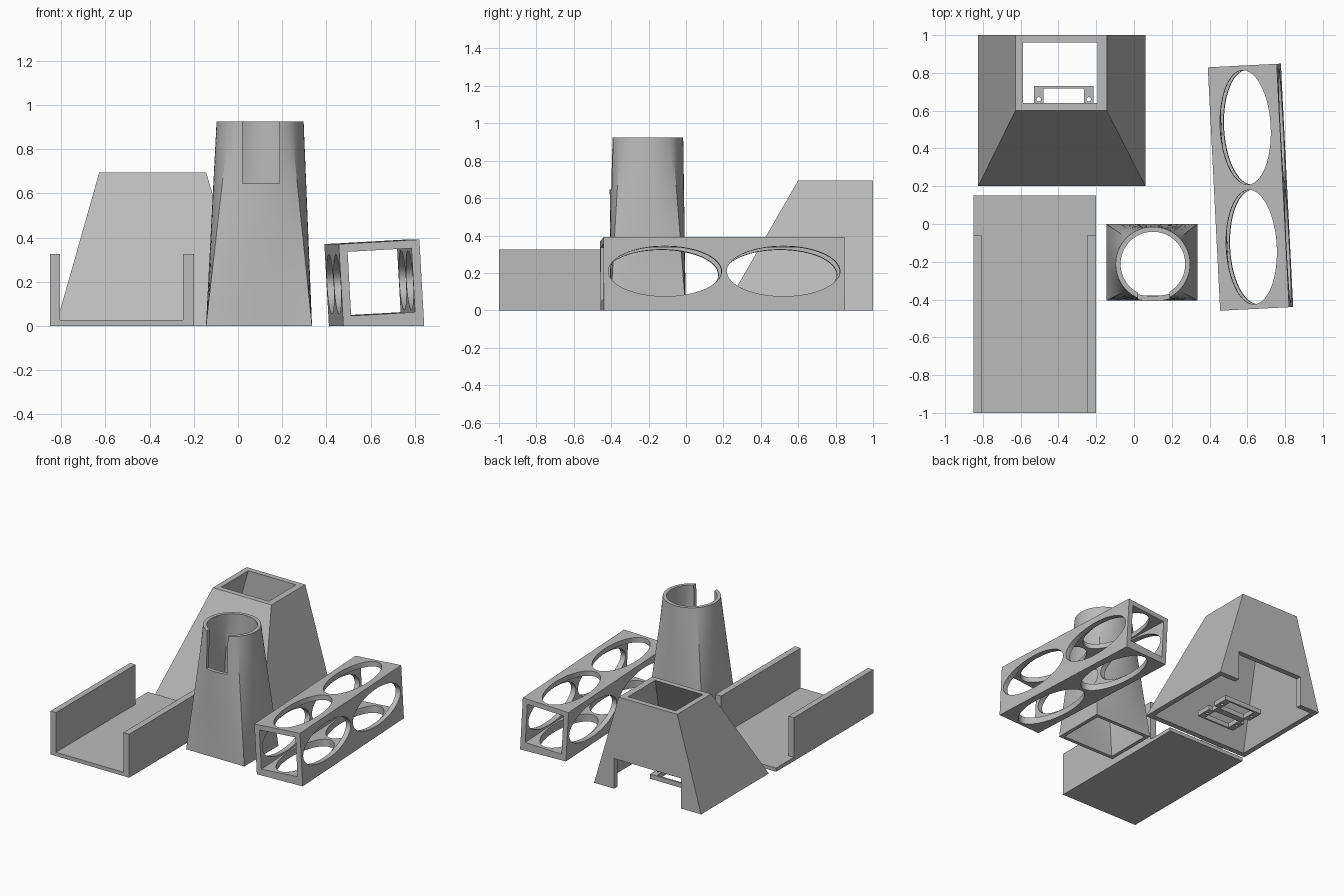
import bpy, bmesh, math
from mathutils import Matrix, Vector

if "Cube" in bpy.data.objects:
    bpy.data.objects.remove(bpy.data.objects["Cube"])

grey = bpy.data.materials.new("plain_grey")
grey.diffuse_color = (0.5, 0.5, 0.5, 1)
grey.use_nodes = True
grey.node_tree.nodes["Principled BSDF"].inputs["Base Color"].default_value = grey.diffuse_color


def make_object(name, bm):
    bmesh.ops.recalc_face_normals(bm, faces=bm.faces)
    mesh = bpy.data.meshes.new(name)
    bm.to_mesh(mesh)
    bm.free()
    mesh.materials.append(grey)
    ob = bpy.data.objects.new(name, mesh)
    bpy.context.collection.objects.link(ob)
    return ob


def box(name, x, y, z):
    bm = bmesh.new()
    size = (x[1] - x[0], y[1] - y[0], z[1] - z[0])
    mid = [(a + b) / 2 for a, b in (x, y, z)]
    bmesh.ops.create_cube(bm, size=1, matrix=Matrix.Translation(mid) @ Matrix.Diagonal((*size, 1)))
    return make_object(name, bm)


def cylinder(name, matrix, segments=48):
    bm = bmesh.new()
    bmesh.ops.create_cone(bm, cap_ends=True, segments=segments, radius1=1, radius2=1,
                          depth=1, matrix=matrix)
    return make_object(name, bm)


def cut(ob, cutters):
    for c in cutters:
        mod = ob.modifiers.new("cut", 'BOOLEAN')
        mod.operation, mod.solver, mod.object = 'DIFFERENCE', 'EXACT', c
    dg = bpy.context.evaluated_depsgraph_get()
    mesh = bpy.data.meshes.new_from_object(ob.evaluated_get(dg))
    ob.modifiers.clear()
    ob.data = mesh
    for c in cutters:
        bpy.data.objects.remove(c)


def smooth(ob):
    bpy.ops.object.select_all(action='DESELECT')
    bpy.context.view_layer.objects.active = ob
    ob.select_set(True)
    bpy.ops.object.shade_smooth_by_angle(angle=math.radians(25))


def shell(name, loops):
    # Skin a closed chain of loops: outside going up, then inside going down
    bm = bmesh.new()
    rings = [[bm.verts.new(p) for p in loop] for loop in loops]
    n = len(rings[0])
    for k, a in enumerate(rings):
        b = rings[(k + 1) % len(rings)]
        for i in range(n):
            j = (i + 1) % n
            bm.faces.new((a[i], a[j], b[j], b[i]))
    return make_object(name, bm)


# Channel tray with two side walls and a protruding floor
tray = box("channel_tray", (-0.85, -0.2), (-1, 0.15), (0, 0.325))
cut(tray, [box("cutter", (-0.805, -0.248), (-1.2, 0.3), (0.028, 0.5)),
           box("cutter", (-1, 0), (-0.06, 0.3), (0.028, 0.5))])


# Square-to-round tower
def tower_ring(hx, hy, r, t, z):
    pts, n = [], 16
    corners = [(1, -1), (1, 1), (-1, 1), (-1, -1)]
    for s in range(4):
        a, b = corners[s], corners[(s + 1) % 4]
        for i in range(n):
            f = i / n
            base = Vector((0.095 + hx * (a[0] + (b[0] - a[0]) * f),
                           -0.203 + hy * (a[1] + (b[1] - a[1]) * f), z))
            ang = math.radians(-45 + 90 * (s + f))
            top = Vector((0.1 + r * math.cos(ang), -0.212 + r * math.sin(ang), z))
            pts.append(base.lerp(top, t))
    return pts


steps = [k / 8 for k in range(9)]
outer = [tower_ring(0.24, 0.202, 0.197, t, 0.925 * t) for t in steps]
inner = [tower_ring(0.212, 0.175, 0.171, t, 0.925 * t) for t in reversed(steps)]
tower = shell("round_top_tower", outer + inner)
cut(tower, [box("cutter", (0.02, 0.188), (-0.6, -0.212), (0.645, 1.2))])
smooth(tower)


# Tapered hopper with a notch in its upright back wall
def rect(x0, x1, y0, y1, z):
    return [(x0, y0, z), (x1, y0, z), (x1, y1, z), (x0, y1, z)]


hopper = shell("tapered_hopper", [
    rect(-0.825, 0.06, 0.2, 1, 0), rect(-0.628, -0.144, 0.6, 1, 0.695),
    rect(-0.587, -0.193, 0.64, 0.96, 0.695), rect(-0.785, 0.02, 0.24, 0.96, 0)])
cut(hopper, [box("cutter", (-0.66, -0.105), (0.9, 1.2), (-0.2, 0.225))])

# Small slotted bracket under the hopper
bx, by = -0.372, 0.58
bracket = box("slotted_bracket", (bx - 0.158, bx + 0.158), (by - 0.15, by + 0.15), (0, 0.035))
cutters = []
for s in (-1, 1):
    slot = sorted((by + s * 0.025, by + s * 0.137))
    cutters.append(box("cutter", (bx - 0.107, bx + 0.107), slot, (-0.1, 0.2)))
    waist = sorted((bx + s * 0.125, bx + s * 0.3))
    cutters.append(box("cutter", waist, (by - 0.03, by + 0.03), (-0.1, 0.2)))
    for u in (-1, 1):
        m = Matrix.Translation((bx + u * 0.132, by + s * 0.08, 0)) @ Matrix.Diagonal((0.012, 0.012, 0.5, 1))
        cutters.append(cylinder("cutter", m, 16))
cut(bracket, cutters)

# Tilted square tube with oval windows on all four sides, flattened underneath
tube = box("windowed_tube", (-0.183, 0.183), (-0.645, 0.645), (-0.26, 0.182))
cutters = [box("cutter", (-0.145, 0.145), (-1, 1), (-0.145, 0.145))]
for s in (-1, 1):
    for turn in (0, math.pi / 2):
        m = (Matrix.Translation((0, s * 0.317, 0)) @ Matrix.Rotation(turn, 4, 'Y')
             @ Matrix.Diagonal((0.134, 0.303, 1, 1)))
        cutters.append(cylinder("cutter", m, 64))
cut(tube, cutters)
tube.data.transform(Matrix.Translation((0.616, 0.195, 0.199)) @ Matrix.Rotation(math.radians(2.9), 4, 'Z')
                    @ Matrix.Rotation(math.radians(-3.2), 4, 'Y'))
cut(tube, [box("cutter", (0, 1.5), (-1, 1.5), (-1, 0))])
smooth(tube)
